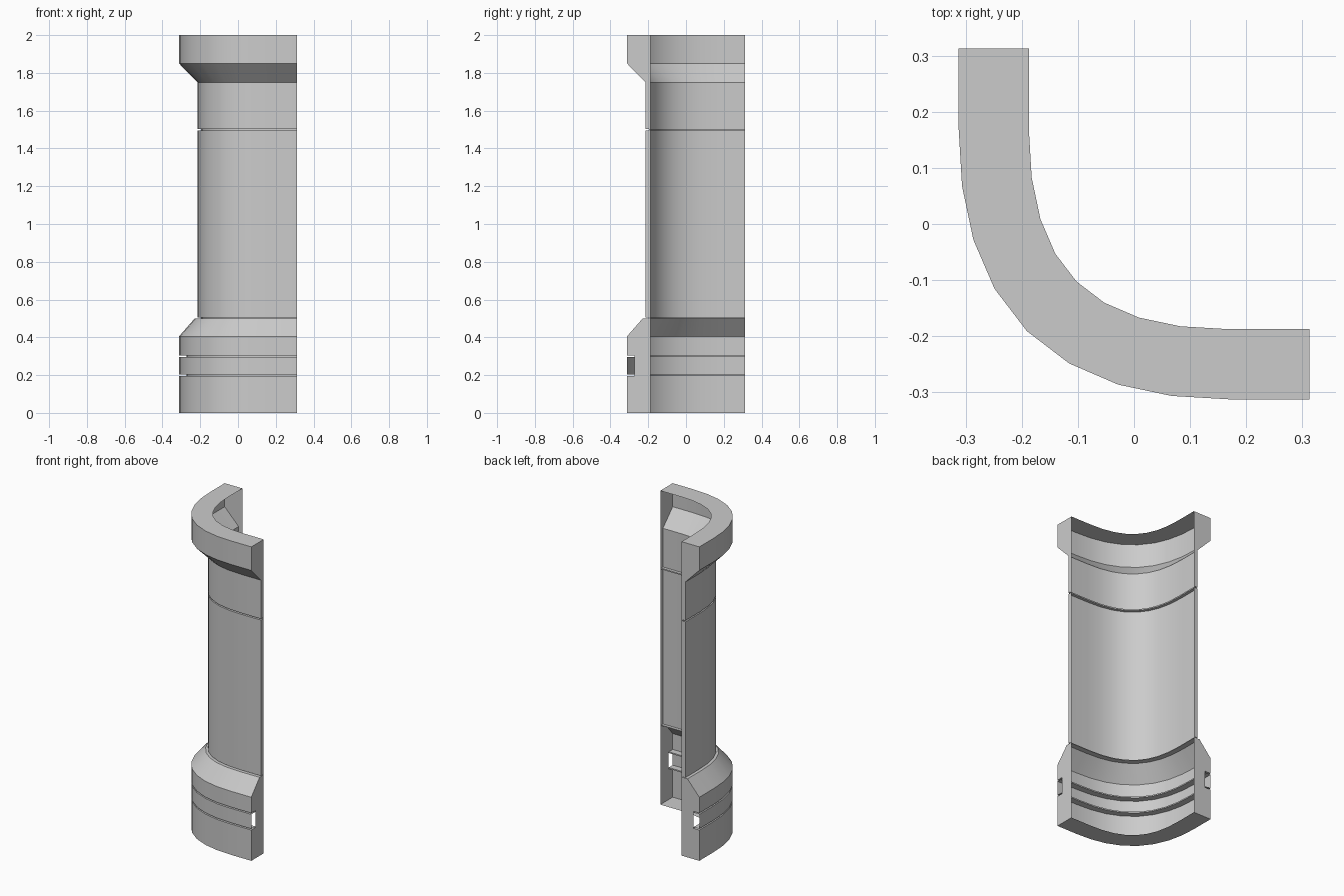
import bpy, bmesh, math
from mathutils import Vector

cube = bpy.data.objects.get("Cube")
if cube:
    bpy.data.objects.remove(cube, do_unlink=True)

grey = bpy.data.materials.new("plain_grey")
grey.use_nodes = True
COLOUR = (0.6, 0.6, 0.6, 1)
grey.diffuse_color = COLOUR
grey.node_tree.nodes["Principled BSDF"].inputs["Base Color"].default_value = COLOUR

HALF, INNER, OUT, SHAFT = 0.3125, 0.1875, 0.125, 0.027
SEAM, GAP = 0.008, 0.004        # seam floor and half height
SEGMENTS = 8


def corner_path():
    """Inner plan line with its outward direction: straight, bend, straight."""
    a, b = Vector((-INNER, 0.17)), Vector((-INNER, -0.08))
    c, d = Vector((b.y, b.x)), Vector((a.y, a.x))
    path = [(Vector((-INNER, HALF)), Vector((-1, 0)))]
    for i in range(SEGMENTS + 1):
        t = i / SEGMENTS
        u = 1 - t
        p = u**3 * a + 3 * u * u * t * b + 3 * u * t * t * c + t**3 * d
        tan = u * u * (b - a) + 2 * u * t * (c - b) + t * t * (d - c)
        path.append((p, Vector((tan.y, -tan.x)).normalized()))
    path.append((Vector((HALF, -INNER)), Vector((0, -1))))
    return path


def sweep(name, profile, back, open_ends=()):
    """Sweep (offset, height) points round the corner and close both ends.
    back: extra end-face points; open_ends: profile points left out there."""
    bm = bmesh.new()
    path = corner_path()
    place = lambda p, n, pt: bm.verts.new((*(p + n * pt[0]), pt[1]))
    rings = [[place(p, n, pt) for pt in profile] for p, n in path]
    for r, s in zip(rings, rings[1:]):
        for k in range(len(profile) - 1):
            bm.faces.new((r[k], s[k], s[k + 1], r[k + 1]))
    for i in (0, -1):
        loop = [v for k, v in enumerate(rings[i]) if k not in open_ends]
        loop += [place(*path[i], pt) for pt in back]
        bm.faces.new(loop if i == 0 else loop[::-1])
    mesh = bpy.data.meshes.new(name)
    bm.to_mesh(mesh)
    bm.free()
    mesh.materials.append(grey)
    obj = bpy.data.objects.new(name, mesh)
    bpy.context.collection.objects.link(obj)
    bpy.ops.object.select_all(action='DESELECT')
    obj.select_set(True)
    bpy.context.view_layer.objects.active = obj
    bpy.ops.object.shade_smooth_by_angle(angle=math.radians(30))


def groove(z, depth=0.04):
    return [(OUT, z - GAP), (OUT - depth, z - GAP),
            (OUT - depth, z + GAP), (OUT, z + GAP)]


# Flared foot with a grooved band; the band is open at both ends
foot = [(0, 0), (OUT, 0)] + groove(0.2) + groove(0.3)
foot += [(OUT, 0.405), (0.042, 0.5), (SEAM, 0.5)]
sweep("foot", foot, [(0, 0.5)], open_ends=(5, 6))

# Plain shaft between two seams
sweep("shaft", [(SEAM, 0.5), (SEAM, 0.5 + GAP), (SHAFT, 0.5 + GAP),
                (SHAFT, 1.5 - GAP), (SEAM, 1.5 - GAP), (SEAM, 1.5)],
      [(0, 1.5), (0, 0.5)])

# Head flaring out to the top rim
sweep("head", [(SEAM, 1.5), (SEAM, 1.5 + GAP), (SHAFT, 1.5 + GAP),
               (SHAFT, 1.75), (OUT, 1.85), (OUT, 2), (0, 2)],
      [(0, 1.5)])
